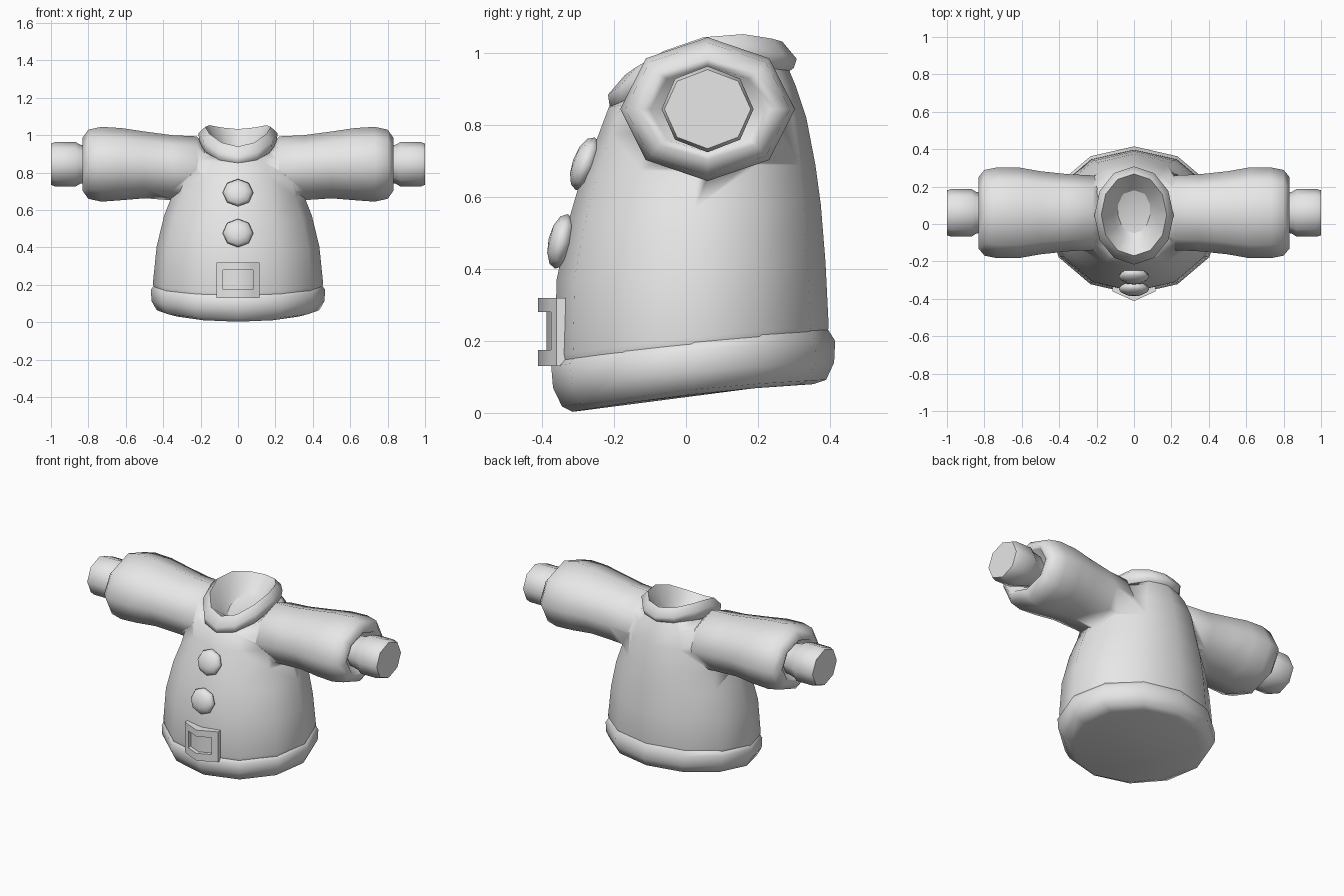
import bpy, bmesh, math
from mathutils import Matrix, Vector

cube = bpy.data.objects.get("Cube")
if cube:
    bpy.data.objects.remove(cube, do_unlink=True)

mat = bpy.data.materials.new("plain_grey")
mat.use_nodes = True
grey = (0.8, 0.8, 0.8, 1)
mat.diffuse_color = grey
mat.node_tree.nodes["Principled BSDF"].inputs["Base Color"].default_value = grey


def finish(name, bm, angle=60):
    bmesh.ops.recalc_face_normals(bm, faces=bm.faces)
    mesh = bpy.data.meshes.new(name)
    bm.to_mesh(mesh)
    bm.free()
    mesh.materials.append(mat)
    obj = bpy.data.objects.new(name, mesh)
    bpy.context.collection.objects.link(obj)
    shade(obj, angle)
    return obj


def shade(obj, angle):
    bpy.ops.object.select_all(action='DESELECT')
    obj.select_set(True)
    bpy.context.view_layer.objects.active = obj
    bpy.ops.object.shade_smooth_by_angle(angle=math.radians(angle))


def loft(name, rings, angle=60):
    """Skin a list of point rings and cap both ends."""
    bm = bmesh.new()
    loops = [[bm.verts.new(p) for p in ring] for ring in rings]
    n = len(loops[0])
    for a, b in zip(loops, loops[1:]):
        for i in range(n):
            j = (i + 1) % n
            bm.faces.new((a[i], a[j], b[j], b[i]))
    bm.faces.new(loops[0])
    bm.faces.new(loops[-1])
    return finish(name, bm, angle)


def body_ring(rx, front, back, z_front, z_side, z_back, n=12):
    """Oval ring whose height bends from front to side to back."""
    pts = []
    for i in range(n):
        a = math.tau * i / n
        s = math.sin(a)
        z = z_side + (z_back - z_front) / 2 * s + ((z_front + z_back) / 2 - z_side) * s * s
        pts.append((rx * math.cos(a), (front + back) / 2 + (back - front) / 2 * s, z))
    return pts


def tilted(rx, front, back, z_front, z_back):
    return body_ring(rx, front, back, z_front, (z_front + z_back) / 2 + 0.01, z_back)


# Coat body, folding into the neck at the top
coat = loft("coat_body", [
    tilted(0.44, -0.35, 0.38, 0.08, 0.15),
    tilted(0.455, -0.365, 0.397, 0.16, 0.24),
    tilted(0.435, -0.36, 0.388, 0.37, 0.42),
    tilted(0.395, -0.325, 0.375, 0.54, 0.58),
    tilted(0.35, -0.29, 0.36, 0.66, 0.69),
    tilted(0.325, -0.245, 0.335, 0.77, 0.82),
    tilted(0.275, -0.215, 0.305, 0.85, 0.91),
    tilted(0.19, -0.18, 0.28, 0.88, 0.97),
    tilted(0.1, -0.08, 0.18, 0.78, 0.83),
    tilted(0.03, 0.02, 0.06, 0.71, 0.72),
], 180)

# Sleeves: (x, y radius, low z, high z), joined into the body; the end folds in
SLEEVE = [(0.12, 0.13, 0.72, 0.88), (0.22, 0.2, 0.64, 0.994), (0.35, 0.206, 0.652, 1.0),
          (0.5, 0.222, 0.663, 1.02), (0.62, 0.243, 0.653, 1.038), (0.73, 0.243, 0.645, 1.045),
          (0.8, 0.229, 0.66, 1.03), (0.832, 0.19, 0.705, 0.985),
          (0.822, 0.16, 0.725, 0.965), (0.78, 0.13, 0.735, 0.955)]
# Cuffs at the sleeve ends
CUFF = [(0.77, 0.095, 0.755, 0.935), (0.845, 0.112, 0.74, 0.95), (0.87, 0.128, 0.725, 0.965),
        (0.975, 0.128, 0.725, 0.965), (1.0, 0.12, 0.735, 0.955)]


def limb(name, profile, side, angle):
    return loft(name, [[(side * x, 0.06 + ry * math.cos(math.tau * i / 8),
                         (low + high) / 2 + (high - low) / 2 * math.sin(math.tau * i / 8))
                        for i in range(8)] for x, ry, low, high in profile], angle)


for side, label in ((1, "left"), (-1, "right")):
    sleeve = limb(label + "_sleeve", SLEEVE, side, 75)
    limb(label + "_cuff", CUFF, side, 55)
    union = coat.modifiers.new("join_" + label, 'BOOLEAN')
    union.operation = 'UNION'
    union.solver = 'EXACT'
    union.object = sleeve
    bpy.context.view_layer.objects.active = coat
    bpy.ops.object.modifier_apply(modifier=union.name)
    bpy.data.objects.remove(sleeve, do_unlink=True)
shade(coat, 100)

# Thick hem band with a closed underside
loft("hem", [
    tilted(0.37, -0.315, 0.355, 0.003, 0.08),
    tilted(0.435, -0.345, 0.39, 0.018, 0.092),
    tilted(0.463, -0.37, 0.412, 0.07, 0.14),
    tilted(0.465, -0.375, 0.415, 0.13, 0.2),
    tilted(0.445, -0.35, 0.395, 0.157, 0.232),
], 60)

# Rolled collar sloping down to a hollow neck
loft("collar", [
    body_ring(0.17, -0.17, 0.26, 0.83, 0.92, 0.93),
    body_ring(0.205, -0.212, 0.3, 0.85, 0.955, 0.96),
    body_ring(0.212, -0.217, 0.308, 0.885, 1.01, 0.985),
    body_ring(0.175, -0.17, 0.268, 0.94, 1.045, 1.033),
    body_ring(0.11, -0.09, 0.182, 0.9, 0.93, 0.935),
    body_ring(0.01, 0.03, 0.05, 0.81, 0.81, 0.81),
], 75)

# Buttons: flattened low-sided domes leaning with the chest
for name, y, z, lean in (("upper_button", -0.28, 0.693, 20), ("lower_button", -0.347, 0.477, 13)):
    bm = bmesh.new()
    bmesh.ops.create_uvsphere(bm, u_segments=8, v_segments=6, radius=1)
    bmesh.ops.transform(bm, verts=bm.verts, matrix=Matrix.Translation(Vector((0, y, z)))
                        @ Matrix.Rotation(math.radians(90 - lean), 4, 'X')
                        @ Matrix.Diagonal((0.082, 0.078, 0.036, 1)))
    finish(name, bm, 60)

# Buckle: bent frame around a recessed plate
XS = (-0.115, -0.08, 0, 0.08, 0.115)
ZS = (0.13, 0.175, 0.28, 0.32)


def bent_sheet(name, cells, front, depth):
    bm = bmesh.new()
    grid = [[bm.verts.new((x, front + 0.45 * abs(x), z)) for z in ZS] for x in XS]
    for i, j in cells:
        bm.faces.new((grid[i][j], grid[i + 1][j], grid[i + 1][j + 1], grid[i][j + 1]))
    bmesh.ops.delete(bm, geom=[v for v in bm.verts if not v.link_faces], context='VERTS')
    faces = bmesh.ops.extrude_face_region(bm, geom=bm.faces[:])["geom"]
    bmesh.ops.translate(bm, vec=(0, depth, 0),
                        verts=[g for g in faces if isinstance(g, bmesh.types.BMVert)])
    finish(name, bm, 60)


opening = [(1, 1), (2, 1)]
bent_sheet("buckle_frame", [(i, j) for i in range(4) for j in range(3) if (i, j) not in opening],
           -0.412, 0.06)
bent_sheet("buckle_plate", opening, -0.388, 0.04)
